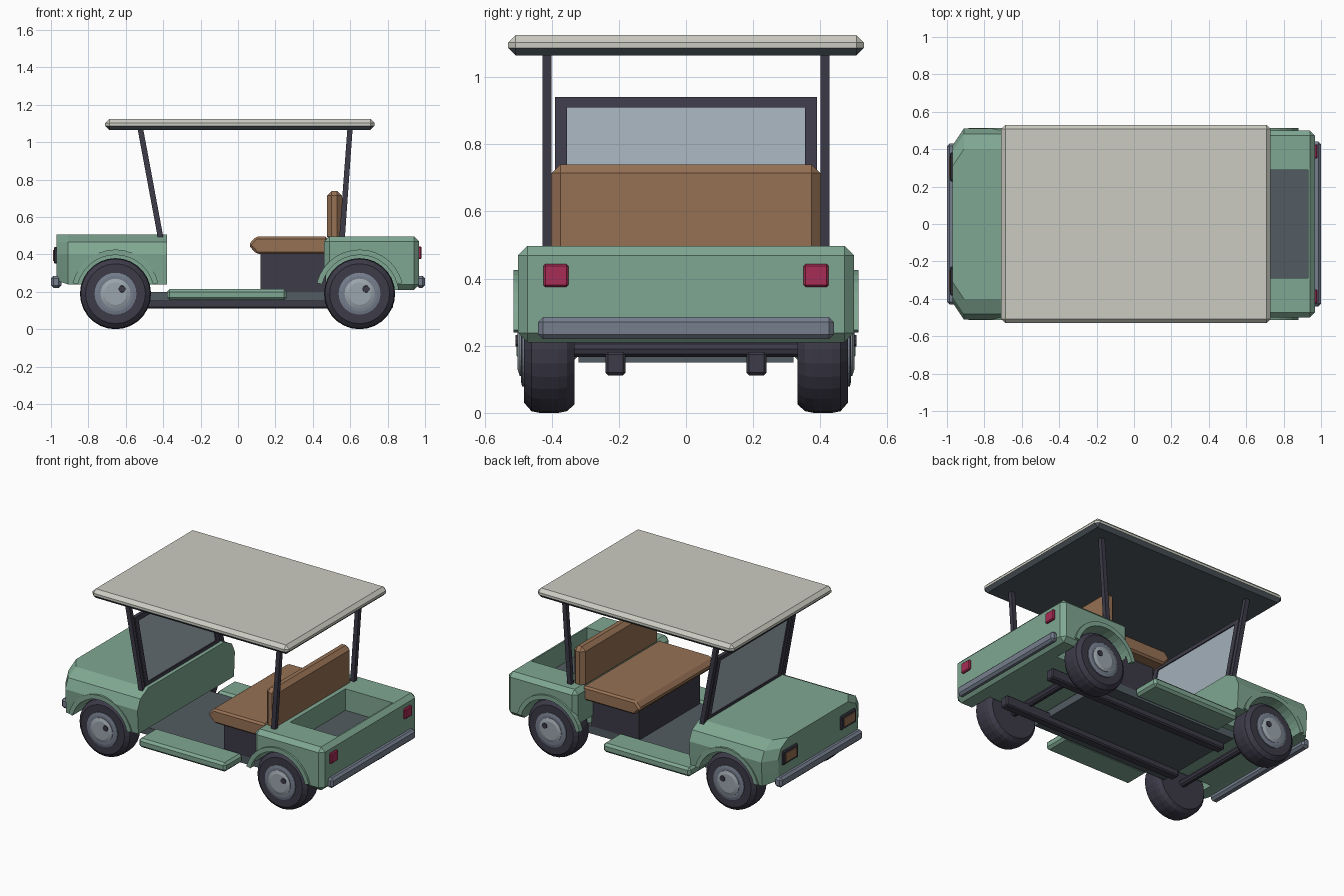
import bpy, bmesh, math
from mathutils import Matrix

if "Cube" in bpy.data.objects:
    bpy.data.objects.remove(bpy.data.objects["Cube"])


def mat(name, r, g, b):
    m = bpy.data.materials.new(name)
    m.diffuse_color = (r, g, b, 1)
    m.use_nodes = True
    m.node_tree.nodes["Principled BSDF"].inputs["Base Color"].default_value = m.diffuse_color
    return m


GREEN = mat("sage green", .215, .39, .29)
CREAM = mat("cream", .60, .60, .54)
SLATE = mat("slate", .085, .107, .122)
BROWN = mat("tan leather", .305, .165, .088)
DARK = mat("charcoal", .045, .043, .065)
STEEL = mat("steel blue grey", .18, .21, .27)
HUB = mat("light grey", .33, .38, .42)
GLASS = mat("glass", .36, .43, .48)
RED = mat("red", .39, .025, .09)


def finish(name, bm, material, bevel=0):
    bmesh.ops.recalc_face_normals(bm, faces=bm.faces)
    if bevel:
        bmesh.ops.bevel(bm, geom=list(bm.edges), offset=bevel, segments=1,
                        affect='EDGES', profile=.5)
    me = bpy.data.meshes.new(name)
    bm.to_mesh(me)
    bm.free()
    ob = bpy.data.objects.new(name, me)
    bpy.context.collection.objects.link(ob)
    if material:
        me.materials.append(material)
    return ob


def box(name, x, y, z, material, bevel=0):
    bm = bmesh.new()
    bmesh.ops.create_cube(bm, size=1)
    for v in bm.verts:
        v.co = [r[0] if c < 0 else r[1] for c, r in zip(v.co, (x, y, z))]
    return finish(name, bm, material, bevel)


def skin(bm, rings):
    """Join closed rings of points and cap both ends."""
    rows = [[bm.verts.new(p) for p in r] for r in rings]
    n = len(rows[0])
    for a, b in zip(rows, rows[1:]):
        for i in range(n):
            j = (i + 1) % n
            bm.faces.new((a[i], a[j], b[j], b[i]))
    bm.faces.new(rows[0])
    bm.faces.new(rows[-1])


def prism(name, xz, y0, y1, material, bevel=0):
    bm = bmesh.new()
    skin(bm, [[(x, y, z) for x, z in xz] for y in (y0, y1)])
    return finish(name, bm, material, bevel)


def disc(name, x, z, steps, material, segs=28):
    """Turned solid along y from (y, radius) steps."""
    bm = bmesh.new()
    angs = [2 * math.pi * i / segs for i in range(segs)]
    skin(bm, [[(x + r * math.cos(a), y, z + r * math.sin(a)) for a in angs]
              for y, r in steps])
    return finish(name, bm, material)


def cut(ob, cutter):
    m = ob.modifiers.new("cut", 'BOOLEAN')
    m.operation, m.solver, m.object = 'DIFFERENCE', 'EXACT', cutter
    bpy.context.view_layer.objects.active = ob
    bpy.ops.object.modifier_apply(modifier=m.name)
    bpy.data.objects.remove(cutter)


def span(s, a, b):
    return (a, b) if s > 0 else (-b, -a)


AXLES = {"front": -.655, "rear": .65}
WZ = .19

# Front body: rounded section lofted back from a tapered nose
half = [(.50, .24), (.505, .31), (.51, .40), (.48, .465), (.40, .507)]


def section(x, inset, low):
    pts = [(y - inset, max(z, low)) for y, z in half]
    return [(x, y, z) for y, z in pts] + [(x, -y, z) for y, z in reversed(pts)]


bm = bmesh.new()
skin(bm, [section(-.97, .09, .26), section(-.91, 0, .24), section(-.38, 0, .24)])
front_body = finish("front_body", bm, GREEN)

# Rear body with an open cargo bed
rear_body = box("rear_body", (.46, .968), (-.50, .50), (.21, .497), GREEN, .028)
cut(rear_body, box("bed_cutter", (.585, .93), (-.29, .29), (.35, .6), None))
box("bed_floor", (.586, .929), (-.289, .289), (.345, .355), SLATE)

# Wheel arches, raised arch lips and wheels
for end, x in AXLES.items():
    body = front_body if end == "front" else rear_body
    for s in (1, -1):
        side = "left" if s > 0 else "right"
        y0, y1 = span(s, .31, .60)
        cut(body, disc("arch_cutter", x, WZ, [(y0, .208), (y1, .208)], None, 32))
        angs = [math.radians(14 + 152 * i / 14) for i in range(15)]
        arc = [(x + r * math.cos(a), WZ + r * math.sin(a))
               for r, seq in ((.207, angs), (.236, angs[::-1])) for a in seq]
        prism(f"{end}_{side}_arch_lip", arc, *span(s, .48, .513), GREEN)
        disc(f"{end}_{side}_tire", x, WZ,
             [(s * y, r) for y, r in ((.332, .165), (.355, .185), (.38, .19),
                                      (.435, .19), (.46, .185), (.482, .16),
                                      (.482, .115))], DARK)
        disc(f"{end}_{side}_rim", x, WZ,
             [(s * .47, .112), (s * .488, .112), (s * .492, .095)], STEEL)
        disc(f"{end}_{side}_hubcap", x, WZ,
             [(s * .48, .08), (s * .495, .08), (s * .502, .06)], HUB)
        disc(f"{end}_{side}_valve", x + .035, WZ + .025,
             [(s * .49, .02), (s * .508, .018)], DARK, 10)
    disc(f"{end}_axle", x, WZ, [(-.36, .025), (.36, .025)], DARK, 10)

# Chassis
box("floor", (-.50, .50), (-.32, .32), (.15, .20), SLATE)
for s in (1, -1):
    side = "left" if s > 0 else "right"
    box(f"{side}_frame_rail", (-.50, .83), span(s, .18, .24), (.112, .182), DARK, .008)
    box(f"{side}_running_board", (-.38, .26), span(s, .32, .505), (.155, .215), GREEN, .015)

# Seat
box("seat_base", (.12, .47), (-.32, .32), (.20, .41), DARK)
prism("seat_cushion", [(.055, .45), (.10, .402), (.48, .402), (.48, .495), (.095, .495)],
      -.40, .40, BROWN, .012)
box("seat_back", (.475, .556), (-.40, .40), (.47, .74), BROWN, .026)

# Roof with a slate lining on the downward faces
roof = box("roof", (-.71, .73), (-.53, .53), (1.065, 1.125), CREAM, .022)
roof.data.materials.append(SLATE)
for p in roof.data.polygons:
    if p.normal.z < -.3:
        p.material_index = 1


# Posts and windshield follow the same slanted line
def lean(z):
    return -.412 - (z - .48) * .186


def slanted(za, zb, w):
    return [(lean(za) - w, za), (lean(za) + w, za), (lean(zb) + w, zb), (lean(zb) - w, zb)]


for s in (1, -1):
    side = "left" if s > 0 else "right"
    prism(f"{side}_front_post", slanted(.47, 1.075, .015), *span(s, .40, .428), DARK)
    prism(f"{side}_rear_post", [(.54, .47), (.57, .47), (.613, 1.075), (.585, 1.075)],
          *span(s, .40, .428), DARK)
    prism(f"{side}_windshield_bar", slanted(.48, .94, .012), *span(s, .355, .39), DARK)
for name, a, b in (("top", .91, .94), ("bottom", .48, .525)):
    prism(f"windshield_{name}_bar", slanted(a, b, .012), -.356, .356, DARK)
prism("windshield_glass", slanted(.52, .915, .005), -.357, .357, GLASS)

# Bumpers and lamps
box("front_bumper", (-1.0, -.945), (-.43, .43), (.22, .285), STEEL, .014)
box("rear_bumper", (.955, 1.0), (-.44, .44), (.22, .285), STEEL, .014)
for s in (1, -1):
    side = "left" if s > 0 else "right"
    box(f"{side}_headlight_housing", (-.984, -.955), span(s, .228, .382), (.35, .44), DARK, .006)
    box(f"{side}_headlight_lens", (-.989, -.981), span(s, .248, .362), (.366, .424), BROWN)
    box(f"{side}_tail_light", (.96, .982), span(s, .35, .425), (.375, .443), RED, .006)
